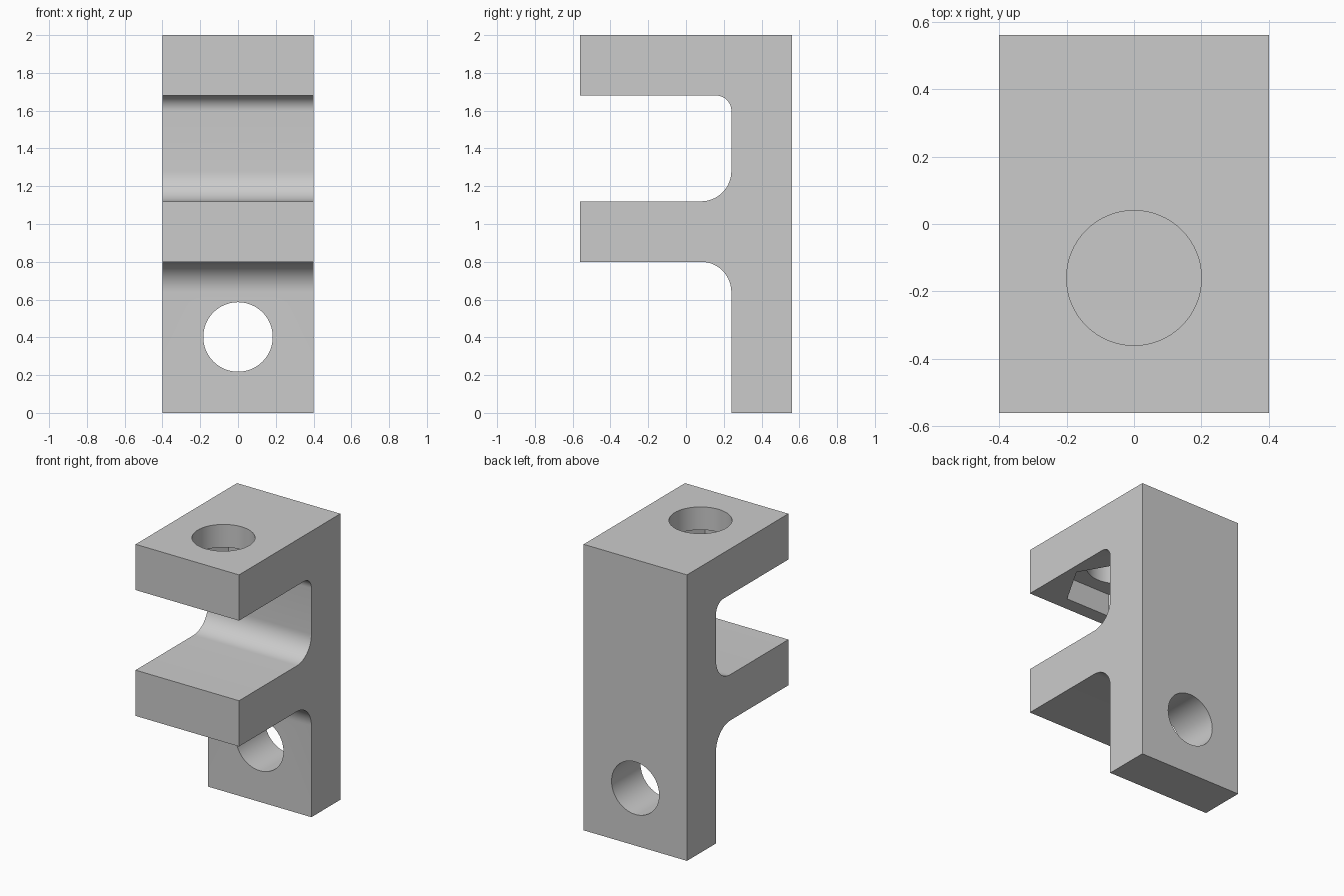
import bpy
import bmesh
from math import sin, cos, radians, pi

default = bpy.data.objects.get("Cube")
if default:
    bpy.data.objects.remove(default, do_unlink=True)

HALF_WIDTH = 0.4
ARM_Y = -0.16        # centre of the arm hole
ARM_UNDER = 1.68     # underside of the top arm

# Plain grey
grey = bpy.data.materials.new("plain_grey")
grey.use_nodes = True
color = (0.6, 0.6, 0.6, 1)
grey.diffuse_color = color
grey.node_tree.nodes["Principled BSDF"].inputs["Base Color"].default_value = color


def arc(y, z, r, start, end, steps=14):
    """Points of a fillet in the side plane."""
    angles = [radians(start + (end - start) * i / steps) for i in range(steps + 1)]
    return [(y + r * cos(a), z + r * sin(a)) for a in angles]


# Side profile: back plate with two arms and filleted inner corners
profile = [(0.56, 0), (0.56, 2), (-0.56, 2), (-0.56, ARM_UNDER)]
profile += arc(0.16, 1.6, 0.08, 90, 0)
profile += arc(0.08, 1.28, 0.16, 0, -90)
profile += [(-0.56, 1.12), (-0.56, 0.8)]
profile += arc(0.08, 0.64, 0.16, 90, 0)
profile += [(0.24, 0)]

bm = bmesh.new()
side = bm.faces.new([bm.verts.new((-HALF_WIDTH, y, z)) for y, z in profile])
swept = bmesh.ops.extrude_face_region(bm, geom=[side])["geom"]
bmesh.ops.translate(bm, vec=(2 * HALF_WIDTH, 0, 0),
                    verts=[v for v in swept if isinstance(v, bmesh.types.BMVert)])
bmesh.ops.recalc_face_normals(bm, faces=bm.faces)
mesh = bpy.data.meshes.new("bracket")
bm.to_mesh(mesh)
bm.free()
bracket = bpy.data.objects.new("bracket", mesh)
bpy.context.collection.objects.link(bracket)
mesh.materials.append(grey)


def cut(name, sides, radius, depth, location, rotation=(0, 0, 0)):
    """Subtract a prism from the bracket."""
    bpy.ops.mesh.primitive_cylinder_add(vertices=sides, radius=radius, depth=depth,
                                        location=location, rotation=rotation)
    cutter = bpy.context.object
    cutter.name = name
    cutter.hide_render = True
    cutter.data.materials.append(grey)
    mod = bracket.modifiers.new(name, "BOOLEAN")
    mod.operation = "DIFFERENCE"
    mod.solver = "EXACT"
    mod.object = cutter
    bpy.ops.object.select_all(action="DESELECT")
    bracket.select_set(True)
    bpy.context.view_layer.objects.active = bracket
    bpy.ops.object.modifier_apply(modifier=mod.name)
    bpy.data.objects.remove(cutter, do_unlink=True)


# Round hole through the top arm, with a six-sided nut pocket below it
cut("arm_hole", 64, 0.2, 0.6, (0, ARM_Y, 1.84))
cut("nut_pocket", 6, 0.346, 0.32, (0, ARM_Y, ARM_UNDER), (0, 0, pi / 6))
# Mounting hole through the back plate
cut("mounting_hole", 64, 0.184, 0.8, (0, 0.4, 0.402), (pi / 2, 0, 0))

bpy.ops.object.shade_smooth_by_angle(angle=radians(30))
